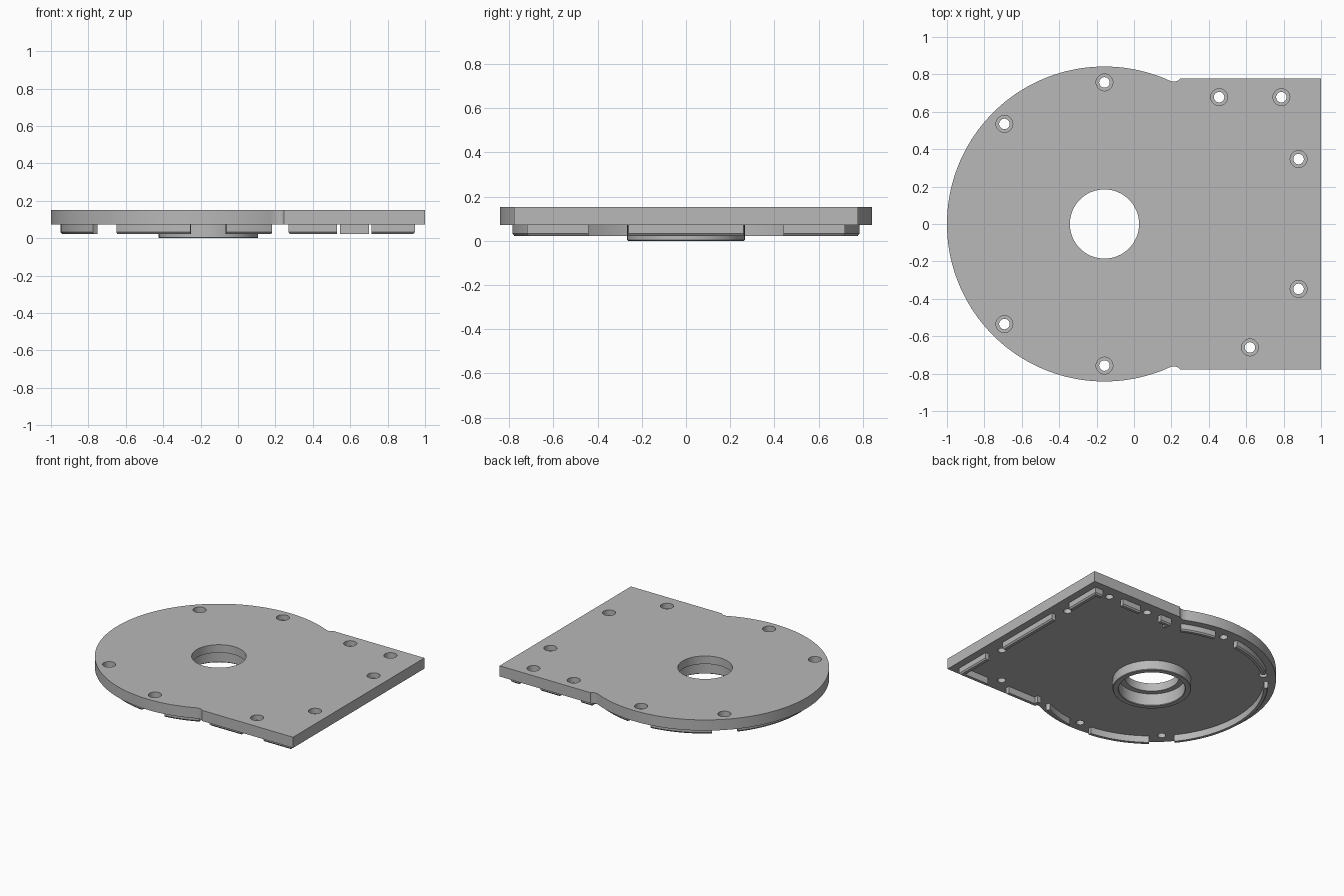
import bpy, bmesh
from math import sin, cos, radians, pi
from mathutils import Vector

cube = bpy.data.objects.get("Cube")
if cube:
    bpy.data.objects.remove(cube)

CX, RADIUS = -0.158, 0.842        # round end of the plate
LIP_RADIUS, LIP_WIDTH = 0.79, 0.03
BASE, TOP, LIP_LOW = 0.072, 0.152, 0.022

grey = bpy.data.materials.new("plain grey")
grey.use_nodes = True
colour = (0.48, 0.48, 0.48, 1)
grey.diffuse_color = colour
grey.node_tree.nodes["Principled BSDF"].inputs["Base Color"].default_value = colour


def finish(bm, name):
    bmesh.ops.recalc_face_normals(bm, faces=bm.faces)
    mesh = bpy.data.meshes.new(name)
    bm.to_mesh(mesh)
    bm.free()
    mesh.materials.append(grey)
    ob = bpy.data.objects.new(name, mesh)
    bpy.context.collection.objects.link(ob)
    return ob


def smooth(ob):
    bpy.ops.object.select_all(action="DESELECT")
    ob.select_set(True)
    bpy.context.view_layer.objects.active = ob
    bpy.ops.object.shade_smooth_by_angle(angle=radians(30))


def arc(radius, start, end, steps):
    angles = [radians(start + (end - start) * i / steps) for i in range(steps + 1)]
    return [(CX + radius * cos(a), radius * sin(a)) for a in angles]


def lathe(bm, centre, profile, closed, steps=48):
    """Revolve (radius, z) points; an open profile gets end caps."""
    rings = [[bm.verts.new((centre[0] + r * cos(2 * pi * i / steps),
                            centre[1] + r * sin(2 * pi * i / steps), z))
              for i in range(steps)] for r, z in profile]
    pairs = list(zip(rings, rings[1:]))
    if closed:
        pairs.append((rings[-1], rings[0]))
    else:
        bm.faces.new(rings[0])
        bm.faces.new(rings[-1])
    for a, b in pairs:
        for i in range(steps):
            j = (i + 1) % steps
            bm.faces.new((a[i], a[j], b[j], b[i]))


def lip(name, path):
    """Sweep a chamfered section along a counterclockwise path, inside on its left."""
    pts = [Vector(p) for p in path]
    section = [(0, BASE), (0, LIP_LOW + 0.01), (0.008, LIP_LOW),
               (LIP_WIDTH, LIP_LOW), (LIP_WIDTH, BASE)]
    normals = []
    for a, b in zip(pts, pts[1:]):
        d = (b - a).normalized()
        normals.append(Vector((-d.y, d.x)))
    bm = bmesh.new()
    rows = []
    for i, p in enumerate(pts):
        n0, n1 = normals[max(i - 1, 0)], normals[min(i, len(normals) - 1)]
        miter = (n0 + n1) / (1 + n0.dot(n1))
        rows.append([bm.verts.new((*(p + miter * off), z)) for off, z in section])
    for a, b in zip(rows, rows[1:]):
        for i in range(len(section)):
            j = (i + 1) % len(section)
            bm.faces.new((a[i], a[j], b[j], b[i]))
    bm.faces.new(rows[0])
    bm.faces.new(rows[-1])
    smooth(finish(bm, name))


# Cover plate: round end, small notches, square end
notch = [(0.222, 0.762), (0.236, 0.767), (0.245, 0.777), (1, 0.777)]
outline = arc(RADIUS, 64.8, 295.2, 110)
outline += [(x, -y) for x, y in notch] + notch[::-1]
bm = bmesh.new()
face = bm.faces.new([bm.verts.new((x, y, BASE)) for x, y in outline])
top = bmesh.ops.extrude_face_region(bm, geom=[face])["geom"]
bmesh.ops.translate(bm, vec=(0, 0, TOP - BASE),
                    verts=[v for v in top if isinstance(v, bmesh.types.BMVert)])
plate = finish(bm, "cover_plate")

# Counterbored screw holes and the stepped centre bore
screws = [(CX, 0.757), (CX, -0.757), (-0.693, 0.535), (-0.693, -0.535),
          (0.455, 0.678), (0.788, 0.678), (0.88, 0.347), (0.88, -0.347), (0.62, -0.66)]
bm = bmesh.new()
for spot in screws:
    lathe(bm, spot, [(0.028, 0), (0.028, 0.112), (0.045, 0.112), (0.045, 0.2)], False, 32)
lathe(bm, (CX, 0), [(0.225, 0), (0.225, 0.092), (0.185, 0.092), (0.185, 0.2)], False, 64)
cutter = finish(bm, "hole_cutter")
cutter.hide_render = True
mod = plate.modifiers.new("holes", "BOOLEAN")
mod.operation, mod.solver, mod.object = "DIFFERENCE", "EXACT", cutter
bpy.context.view_layer.objects.active = plate
bpy.ops.object.modifier_apply(modifier=mod.name)
bpy.data.objects.remove(cutter)
smooth(plate)

# Bearing collar under the centre bore
bm = bmesh.new()
lathe(bm, (CX, 0), [(0.225, 0.004), (0.229, 0), (0.262, 0), (0.266, 0.004),
                    (0.266, BASE), (0.225, BASE)], True, 64)
smooth(finish(bm, "bearing_collar"))

# Locating lips around the round end, with gaps at the screws
for i, (a, b) in enumerate([(64.5, 83), (97, 128.5), (141.5, 218.5), (231.5, 263), (277, 295.5)]):
    lip(f"round_lip_{i + 1}", arc(LIP_RADIUS, a, b, max(8, int((b - a) / 2))))

# Locating lips around the square end
X0, X1, Y = 0.27, 0.945, 0.72
lip("front_inner_lip", [(X0, -0.66), (X0, -Y), (0.53, -Y)])
lip("front_corner_lip", [(0.715, -Y), (X1, -Y), (X1, -0.44)])
lip("side_lip", [(X1, -0.26), (X1, 0.26)])
lip("back_corner_lip", [(X1, 0.44), (X1, Y), (0.88, Y)])
lip("back_lip", [(0.70, Y), (0.545, Y)])
lip("back_inner_lip", [(0.365, Y), (X0, Y), (X0, 0.66)])
